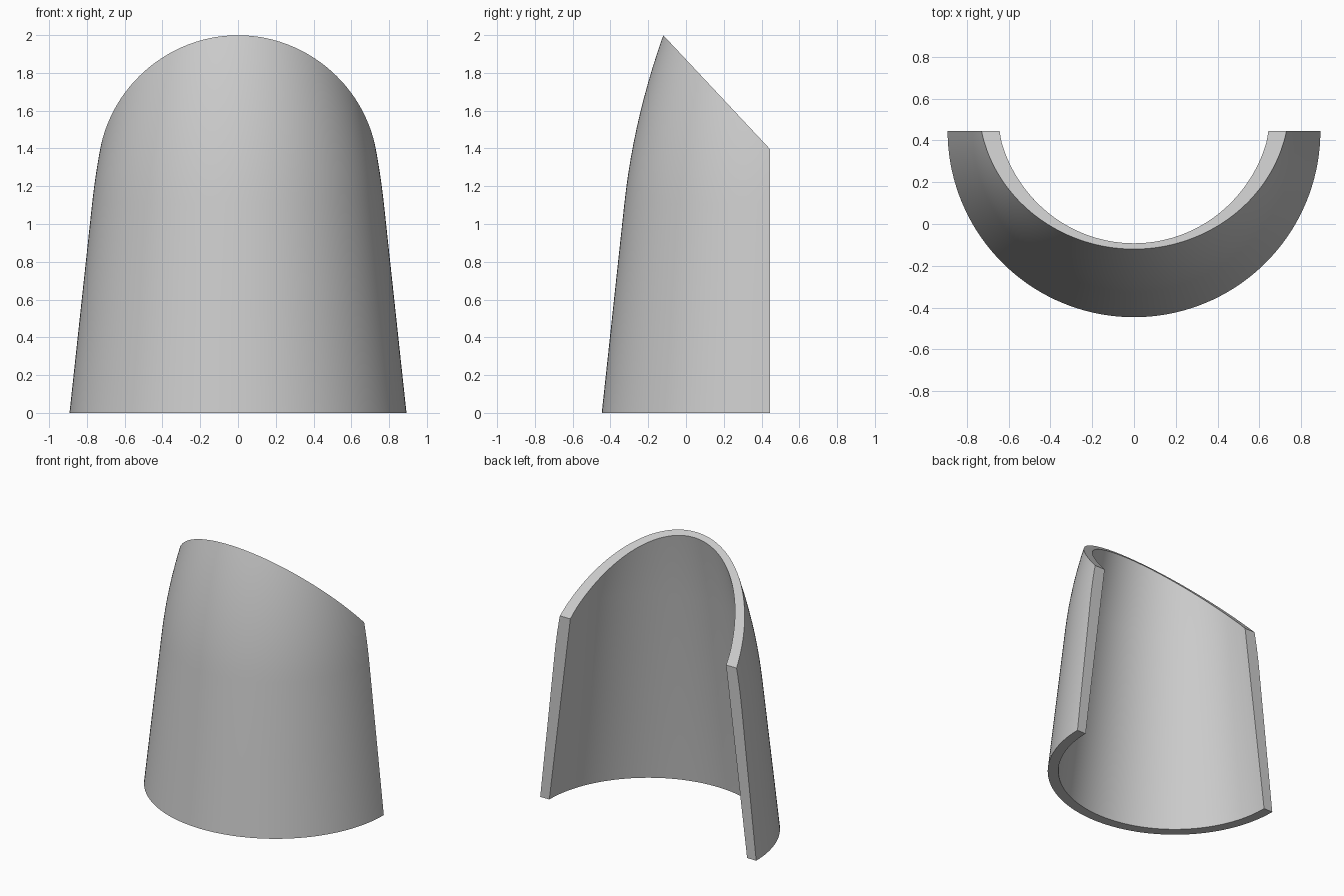
import bpy, bmesh, math
from mathutils import Vector

if "Cube" in bpy.data.objects:
    bpy.data.objects.remove(bpy.data.objects["Cube"], do_unlink=True)

BACK = 0.446     # y of the open back and of the turning axis
STEPS = 72


def outer_radius(z):
    # straight taper that bends inward towards the top
    return 0.892 - 0.108 * z - 0.139 * max(0, z - 1.11) ** 2


# Wall cross-section: up the outside, down the inside
outer = [(outer_radius(z), z) for z in [0, 0.55] + [1.11 + 0.08 * i for i in range(13)]]
inner = [(0.523, 2.05), (0.635, 1.46), (0.817, 0)]

# Half-round wall turned from the section
bm = bmesh.new()
section = [bm.verts.new((r, BACK, z)) for r, z in outer + inner]
edges = [bm.edges.new((a, b)) for a, b in zip(section, section[1:] + section[:1])]
bmesh.ops.spin(bm, geom=section + edges, cent=(0, BACK, 0), axis=(0, 0, 1),
               angle=-math.pi, steps=STEPS, use_duplicate=False)
bmesh.ops.holes_fill(bm, edges=[e for e in bm.edges if e.is_boundary], sides=0)

# Slanted top cut, closed with a flat rim
cut = bmesh.ops.bisect_plane(bm, geom=bm.verts[:] + bm.edges[:] + bm.faces[:],
                             plane_co=(0, BACK, 1.395),
                             plane_no=Vector((0, 0.605, 0.567)).normalized(),
                             clear_outer=True)
bmesh.ops.holes_fill(bm, edges=[e for e in bm.edges if e.is_boundary], sides=0)
bmesh.ops.recalc_face_normals(bm, faces=bm.faces)

mesh = bpy.data.meshes.new("curved_shell")
bm.to_mesh(mesh)
bm.free()
shell = bpy.data.objects.new("curved_shell", mesh)
bpy.context.collection.objects.link(shell)

# Plain light grey
grey = bpy.data.materials.new("light_grey")
grey.use_nodes = True
colour = (0.6, 0.6, 0.6, 1)
grey.diffuse_color = colour
grey.node_tree.nodes["Principled BSDF"].inputs["Base Color"].default_value = colour
mesh.materials.append(grey)

# Smooth curves, crisp rims
bpy.ops.object.select_all(action="DESELECT")
shell.select_set(True)
bpy.context.view_layer.objects.active = shell
bpy.ops.object.shade_smooth_by_angle(angle=math.radians(30))
